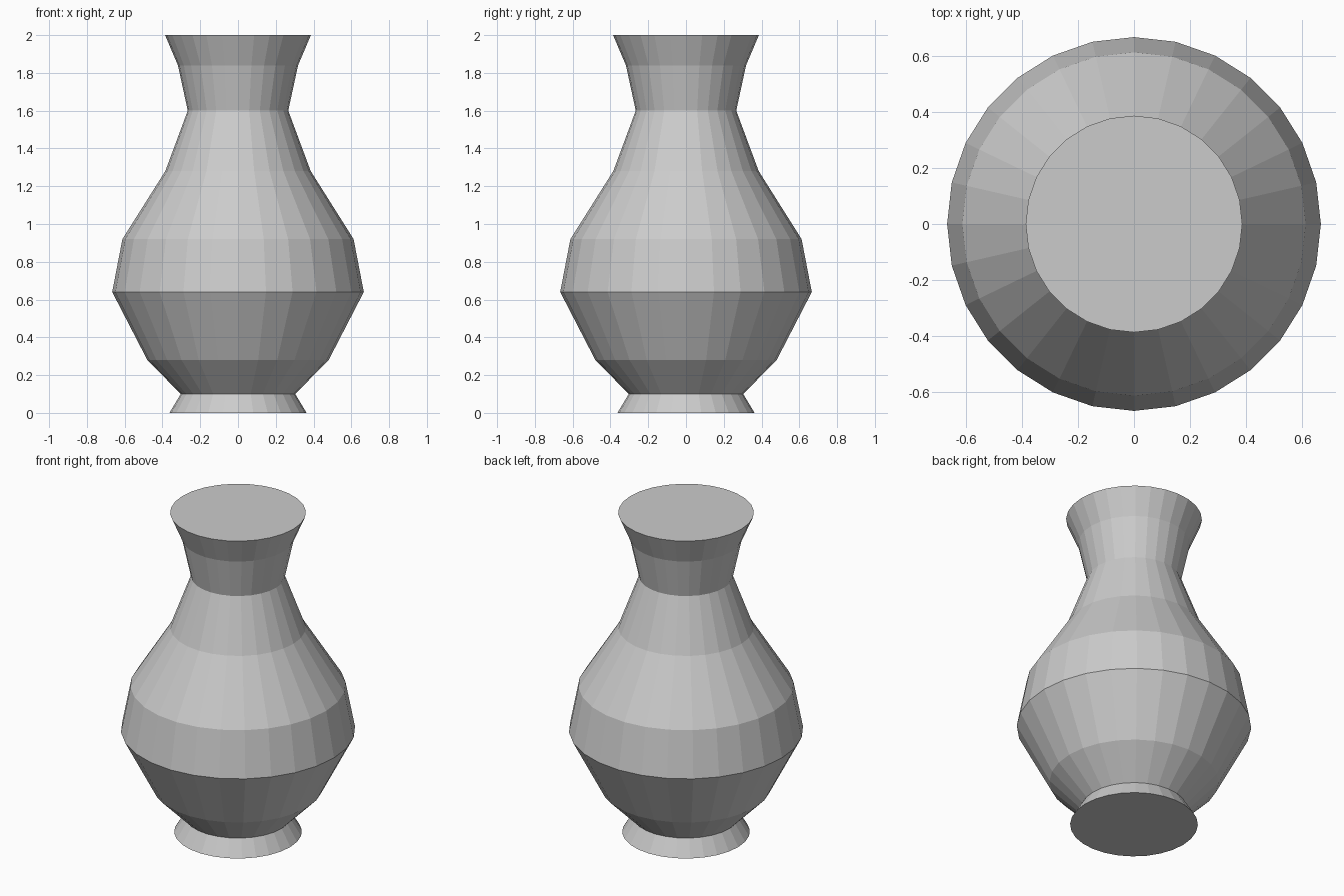
import bpy, bmesh
from math import cos, sin, tau

if "Cube" in bpy.data.objects:
    bpy.data.objects.remove(bpy.data.objects["Cube"])

SIDES = 28

# Vase silhouette: (radius, height) from foot to rim
PROFILE = [(0.363, 0.0), (0.303, 0.10), (0.48, 0.28), (0.666, 0.64), (0.612, 0.92),
           (0.385, 1.28), (0.266, 1.60), (0.318, 1.84), (0.386, 2.0)]

bm = bmesh.new()
rings = [[bm.verts.new((r * cos(tau * i / SIDES), r * sin(tau * i / SIDES), z))
          for i in range(SIDES)] for r, z in PROFILE]

# Faceted wall
for low, high in zip(rings, rings[1:]):
    for i in range(SIDES):
        j = (i + 1) % SIDES
        bm.faces.new((low[i], low[j], high[j], high[i]))

# Flat base and closed top
bm.faces.new(rings[0][::-1])
bm.faces.new(rings[-1])

mesh = bpy.data.meshes.new("vase")
bm.to_mesh(mesh)
bm.free()
bpy.context.collection.objects.link(bpy.data.objects.new("vase", mesh))
